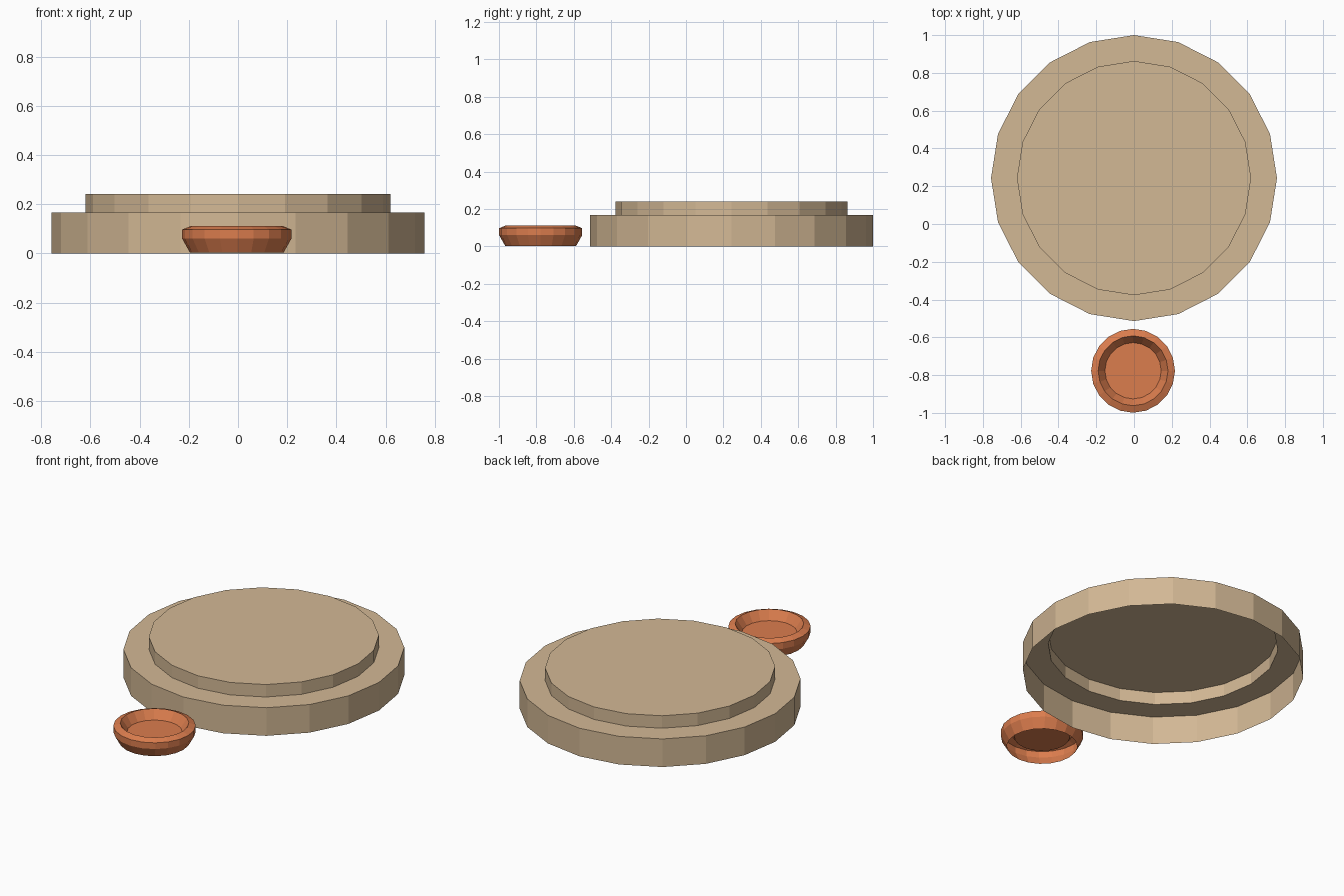
import bpy
import bmesh
import math

if "Cube" in bpy.data.objects:
    bpy.data.objects.remove(bpy.data.objects["Cube"])

SIDES = 20


def material(name, rgb):
    mat = bpy.data.materials.new(name)
    mat.diffuse_color = (*rgb, 1.0)
    mat.use_nodes = True
    mat.node_tree.nodes["Principled BSDF"].inputs["Base Color"].default_value = mat.diffuse_color
    return mat


def turned_shell(name, profile, centre, mat):
    """Open-bottomed shell: revolve (radius, z) points, then cap the last ring."""
    bm = bmesh.new()
    rings = []
    for r, z in profile:
        rings.append([bm.verts.new((r * math.cos(2 * math.pi * i / SIDES),
                                    r * math.sin(2 * math.pi * i / SIDES), z))
                      for i in range(SIDES)])
    for low, high in zip(rings, rings[1:]):
        for i in range(SIDES):
            j = (i + 1) % SIDES
            bm.faces.new((low[i], low[j], high[j], high[i]))
    bm.faces.new(rings[-1])
    mesh = bpy.data.meshes.new(name)
    bm.to_mesh(mesh)
    bm.free()
    obj = bpy.data.objects.new(name, mesh)
    obj.location = (*centre, 0)
    mesh.materials.append(mat)
    bpy.context.collection.objects.link(obj)
    return obj


# Large stepped platform, hollow underneath
turned_shell("stepped_platform",
             [(0.757, 0), (0.757, 0.167), (0.62, 0.167), (0.62, 0.241)],
             (0, 0.243), material("tan", (0.65, 0.48, 0.30)))

# Small dish: flared foot, upright side, bevelled rim, sunken floor
turned_shell("small_dish",
             [(0.19, 0.003), (0.222, 0.06), (0.222, 0.097),
              (0.185, 0.112), (0.149, 0.06)],
             (-0.005, -0.777), material("terracotta", (0.71, 0.205, 0.076)))
